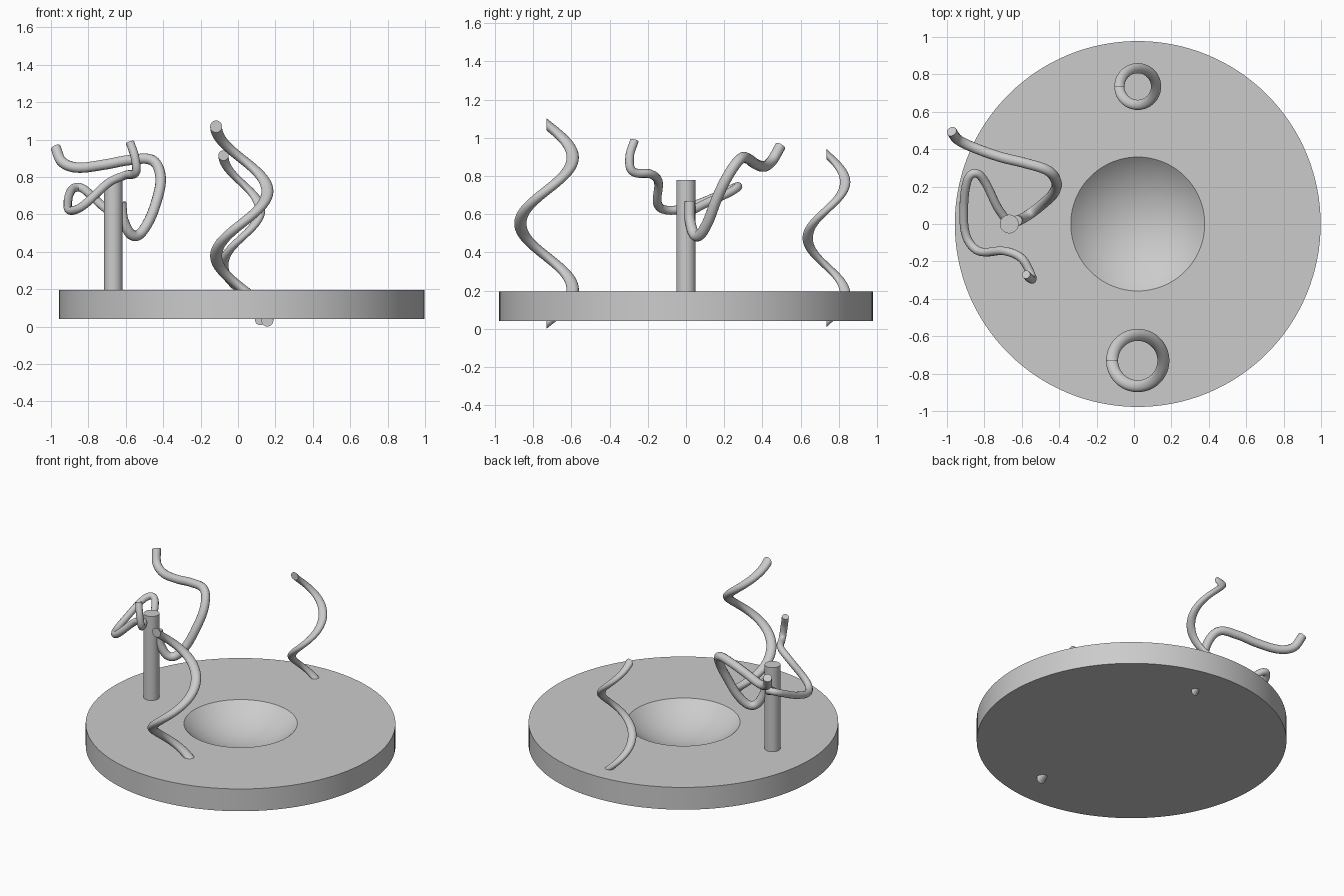
import bpy, bmesh
from math import sin, cos, atan2, tau, pi, radians
from mathutils import Vector, Matrix

cube = bpy.data.objects.get("Cube")
if cube:
    bpy.data.objects.remove(cube)

grey = bpy.data.materials.new("plain grey")
grey.use_nodes = True
colour = (0.6, 0.6, 0.6, 1)
grey.diffuse_color = colour
grey.node_tree.nodes["Principled BSDF"].inputs["Base Color"].default_value = colour

CENTRE_X = 0.02
TOP, BOTTOM = 0.195, 0.04


def finish(obj):
    """Give the part its colour and smooth its rounded faces."""
    obj.data.materials.clear()
    obj.data.materials.append(grey)
    bpy.ops.object.select_all(action='DESELECT')
    obj.select_set(True)
    bpy.context.view_layer.objects.active = obj
    if obj.type == 'CURVE':
        bpy.ops.object.convert(target='MESH')
    bpy.ops.object.shade_smooth_by_angle(angle=radians(35))


def add_mesh(name, bm):
    bmesh.ops.recalc_face_normals(bm, faces=bm.faces)
    mesh = bpy.data.meshes.new(name)
    bm.to_mesh(mesh)
    bm.free()
    obj = bpy.data.objects.new(name, mesh)
    bpy.context.collection.objects.link(obj)
    finish(obj)
    return obj


def lathe(name, profile, steps=128):
    """Spin a radius and height profile about the vertical axis."""
    bm = bmesh.new()
    verts = [bm.verts.new((r, 0, z)) for r, z in profile]
    edges = [bm.edges.new(pair) for pair in zip(verts, verts[1:])]
    bmesh.ops.spin(bm, geom=verts + edges, axis=(0, 0, 1), cent=(0, 0, 0),
                   angle=tau, steps=steps, use_merge=True)
    bmesh.ops.remove_doubles(bm, verts=bm.verts, dist=1e-5)
    return add_mesh(name, bm)


def helix(name, y, radius, thick, low, high, turns=1.5, steps=144, sides=24):
    """Sweep an upright circle along a rising right-handed helix."""
    bm = bmesh.new()
    rings = []
    for i in range(steps + 1):
        t = i / steps
        turn = t * turns * tau
        ring = []
        for j in range(sides):
            a = tau * j / sides
            r = radius + thick * cos(a)
            z = low + (high - low) * t + thick * sin(a)
            ring.append(bm.verts.new((CENTRE_X + r * cos(turn), y + r * sin(turn), z)))
        rings.append(ring)
    for a, b in zip(rings, rings[1:]):
        for j in range(sides):
            k = (j + 1) % sides
            bm.faces.new((a[j], a[k], b[k], b[j]))
    bm.faces.new(rings[0])
    bm.faces.new(rings[-1])
    add_mesh(name, bm)


def bent_rod(name, points, thick):
    """Round rod along a smooth path."""
    curve = bpy.data.curves.new(name, 'CURVE')
    curve.dimensions = '3D'
    curve.bevel_depth = thick
    curve.bevel_resolution = 4
    curve.resolution_u = 10
    curve.use_fill_caps = True
    spline = curve.splines.new('BEZIER')
    spline.bezier_points.add(len(points) - 1)
    for i, (knot, p) in enumerate(zip(spline.bezier_points, points)):
        before = Vector(points[max(i - 1, 0)])
        after = Vector(points[min(i + 1, len(points) - 1)])
        here = Vector(p)
        tangent = (after - before).normalized()
        knot.handle_left_type = knot.handle_right_type = 'FREE'
        knot.co = here
        knot.handle_left = here - tangent * (here - before).length / 3
        knot.handle_right = here + tangent * (after - here).length / 3
    obj = bpy.data.objects.new(name, curve)
    bpy.context.collection.objects.link(obj)
    finish(obj)


# Round base with a shallow spherical bowl
rim, depth, disc = 0.358, 0.14, 0.978
ball = (rim ** 2 + depth ** 2) / (2 * depth)
half = atan2(rim, ball - depth)
arc = [half * (1 - i / 16) for i in range(17)]
bowl = [(ball * sin(a), TOP - depth + ball * (1 - cos(a))) for a in arc]
base = lathe("base_with_bowl", [(0, BOTTOM), (disc, BOTTOM), (disc, TOP)] + bowl)
base.location.x = CENTRE_X

# Coiled rods passing through the base
helix("front_coil", -0.73, 0.137, 0.032, 0.032, 1.07)
helix("back_coil", 0.735, 0.098, 0.027, 0.035, 0.915)

# Upright post
post = bmesh.new()
bmesh.ops.create_cone(post, cap_ends=True, segments=48, radius1=0.05, radius2=0.05,
                      depth=0.78 - 0.15, matrix=Matrix.Translation((-0.667, 0, 0.465)))
add_mesh("post", post)

# Thick branch sweeping to the back
bent_rod("back_branch", [
    (-.625, .018, .665), (-.61, .022, .56), (-.555, .055, .485), (-.49, .105, .54),
    (-.43, .165, .69), (-.415, .225, .81), (-.46, .285, .89), (-.58, .325, .89),
    (-.72, .36, .865), (-.86, .41, .85), (-.94, .45, .88), (-.975, .495, .957)], .028)

# Thin branch looping round the post to the front
bent_rod("front_branch", [
    (-.577, -.27, .985), (-.55, -.295, .9), (-.547, -.28, .825), (-.6, -.185, .81),
    (-.69, -.145, .77), (-.83, -.145, .645), (-.895, -.07, .62), (-.91, .08, .66),
    (-.89, .235, .73), (-.85, .272, .745), (-.8, .23, .715), (-.73, .09, .65),
    (-.667, 0, .6)], .023)
